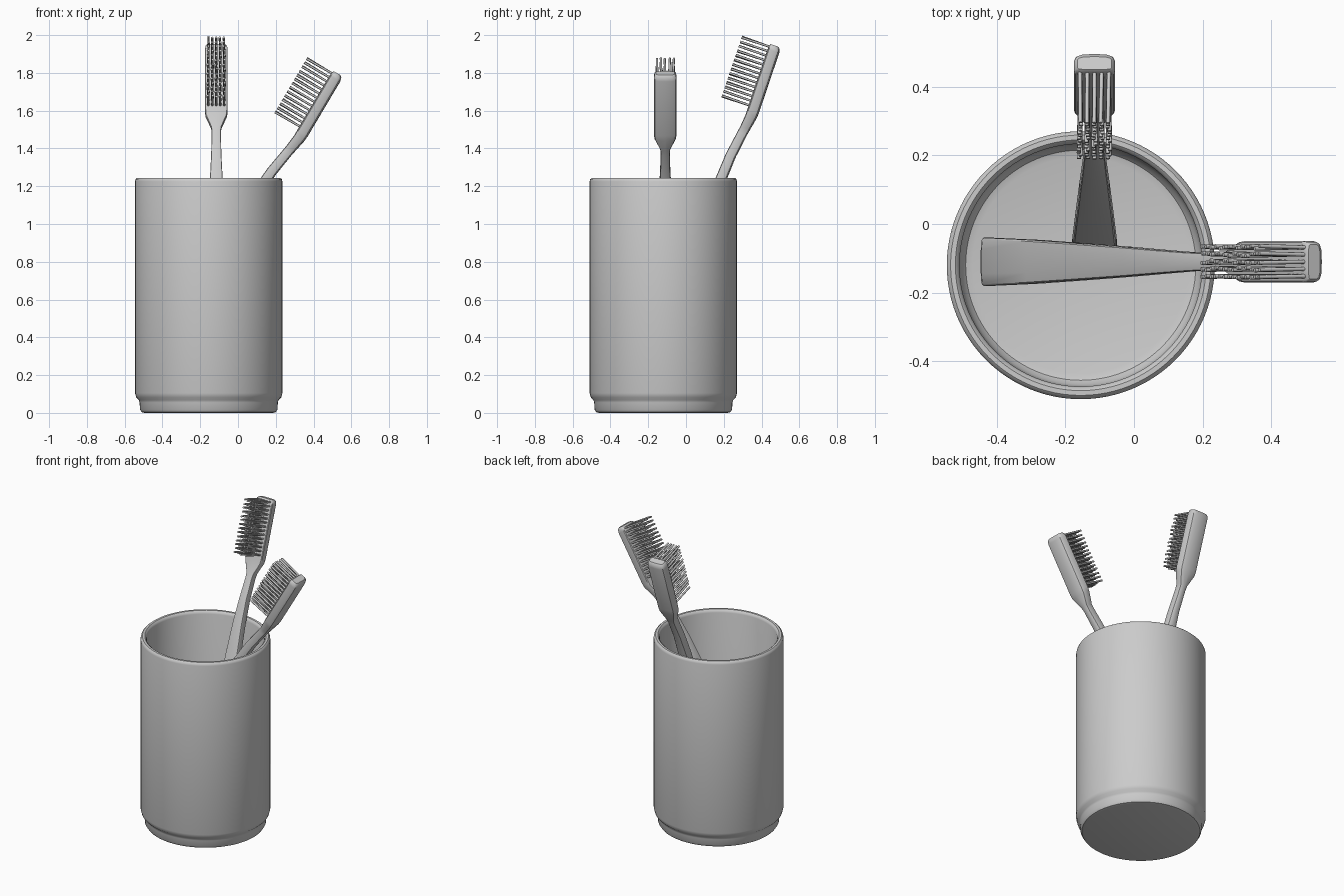
import bpy, bmesh, math, random
from mathutils import Matrix, Vector

if "Cube" in bpy.data.objects:
    bpy.data.objects.remove(bpy.data.objects["Cube"])

random.seed(4)


def finish(name, bm, matrix=Matrix.Identity(4), angle=35):
    bmesh.ops.recalc_face_normals(bm, faces=bm.faces)
    mesh = bpy.data.meshes.new(name)
    bm.to_mesh(mesh)
    bm.free()
    ob = bpy.data.objects.new(name, mesh)
    bpy.context.collection.objects.link(ob)
    ob.matrix_world = matrix
    bpy.ops.object.select_all(action='DESELECT')
    ob.select_set(True)
    bpy.context.view_layer.objects.active = ob
    bpy.ops.object.shade_smooth_by_angle(angle=math.radians(angle))
    return ob


def bridge(bm, a, b):
    for i in range(len(a)):
        j = (i + 1) % len(a)
        bm.faces.new((a[i], a[j], b[j], b[i]))


def lathe(name, profile, centre, steps=96):
    bm = bmesh.new()
    rings = [[bm.verts.new((r * math.cos(2 * math.pi * i / steps),
                            r * math.sin(2 * math.pi * i / steps), z))
              for i in range(steps)] for r, z in profile]
    for a, b in zip(rings, rings[1:]):
        bridge(bm, a, b)
    bm.faces.new(rings[0])
    bm.faces.new(rings[-1])
    return finish(name, bm, Matrix.Translation(centre))


# Cup: stepped foot, straight wall, rounded rim, hollow inside
cup_profile = [(0.34, 0), (0.355, 0.004), (0.364, 0.018), (0.366, 0.055),
               (0.370, 0.068), (0.384, 0.082), (0.39, 0.105), (0.39, 1.225),
               (0.387, 1.237), (0.379, 1.244), (0.365, 1.244), (0.357, 1.237),
               (0.353, 1.225), (0.353, 0.14), (0.347, 0.112), (0.335, 0.096),
               (0.315, 0.09)]
lathe("cup", cup_profile, (-0.155, -0.12, 0))

# Brush body sections: height along axis, offset, half width, front depth, back depth
SECTIONS = [(-1.51, 0.010, 0.066, 0.022, 0.022), (-1.49, 0.008, 0.070, 0.029, 0.029),
            (-1.2, -0.012, 0.064, 0.031, 0.031), (-0.9, -0.030, 0.054, 0.031, 0.031),
            (-0.6, -0.043, 0.043, 0.030, 0.030), (-0.4, -0.044, 0.034, 0.029, 0.029),
            (-0.25, -0.034, 0.027, 0.028, 0.028), (-0.12, -0.014, 0.024, 0.027, 0.027),
            (-0.09, -0.009, 0.027, 0.027, 0.028), (-0.02, 0.0, 0.057, 0.029, 0.033),
            (0.01, 0.0, 0.060, 0.030, 0.035), (0.345, 0.0, 0.060, 0.030, 0.035),
            (0.366, 0.0, 0.057, 0.028, 0.029), (0.375, 0.0, 0.050, 0.022, 0.018)]


def section(bm, s, t, w, front, back):
    # Flat front with a crisp edge, softly crowned back
    half = [(-front, 0.0), (-front, 0.5), (-front * 0.9, 0.93), (-front * 0.75, 1.0),
            (back * 0.4, 1.0), (back * 0.75, 0.9), (back * 0.95, 0.6)]
    pts = half + [(back, 0.0)] + [(x, -y) for x, y in reversed(half[1:])]
    return [bm.verts.new((t + x, y * w, s)) for x, y in pts]


def brush(prefix, neck, lean, turn):
    a = math.radians(90 - lean)
    matrix = (Matrix.Translation(neck) @ Matrix.Rotation(math.radians(turn), 4, 'Z')
              @ Matrix.Rotation(a, 4, 'Y'))
    # Handle and head
    bm = bmesh.new()
    rings = [section(bm, *sec) for sec in SECTIONS]
    for p, q in zip(rings, rings[1:]):
        bridge(bm, p, q)
    bm.faces.new(rings[0])
    bm.faces.new(rings[-1])
    finish(prefix + "_handle", bm, matrix)
    # Bristles in a slightly irregular grid
    bm = bmesh.new()
    rows, cols = 14, 5
    for i in range(rows):
        for j in range(cols):
            s = 0.032 + (0.36 - 0.032) * i / (rows - 1)
            y = -0.042 + 0.084 * j / (cols - 1)
            base = Vector((-0.025, y, s))
            tip = Vector((-0.18, y + random.uniform(-0.004, 0.004),
                          s + random.uniform(-0.003, 0.003)))
            d = tip - base
            m = (Matrix.Translation((base + tip) / 2)
                 @ d.to_track_quat('Z', 'Y').to_matrix().to_4x4())
            bmesh.ops.create_cone(bm, cap_ends=True, segments=8, radius1=0.006,
                                  radius2=0.006, depth=d.length, matrix=m)
    finish(prefix + "_bristles", bm, matrix, 50)


brush("side_brush", (0.335, -0.11, 1.475), 59.3, 0)
brush("rear_brush", (-0.115, 0.35, 1.59), 71.3, 90)
